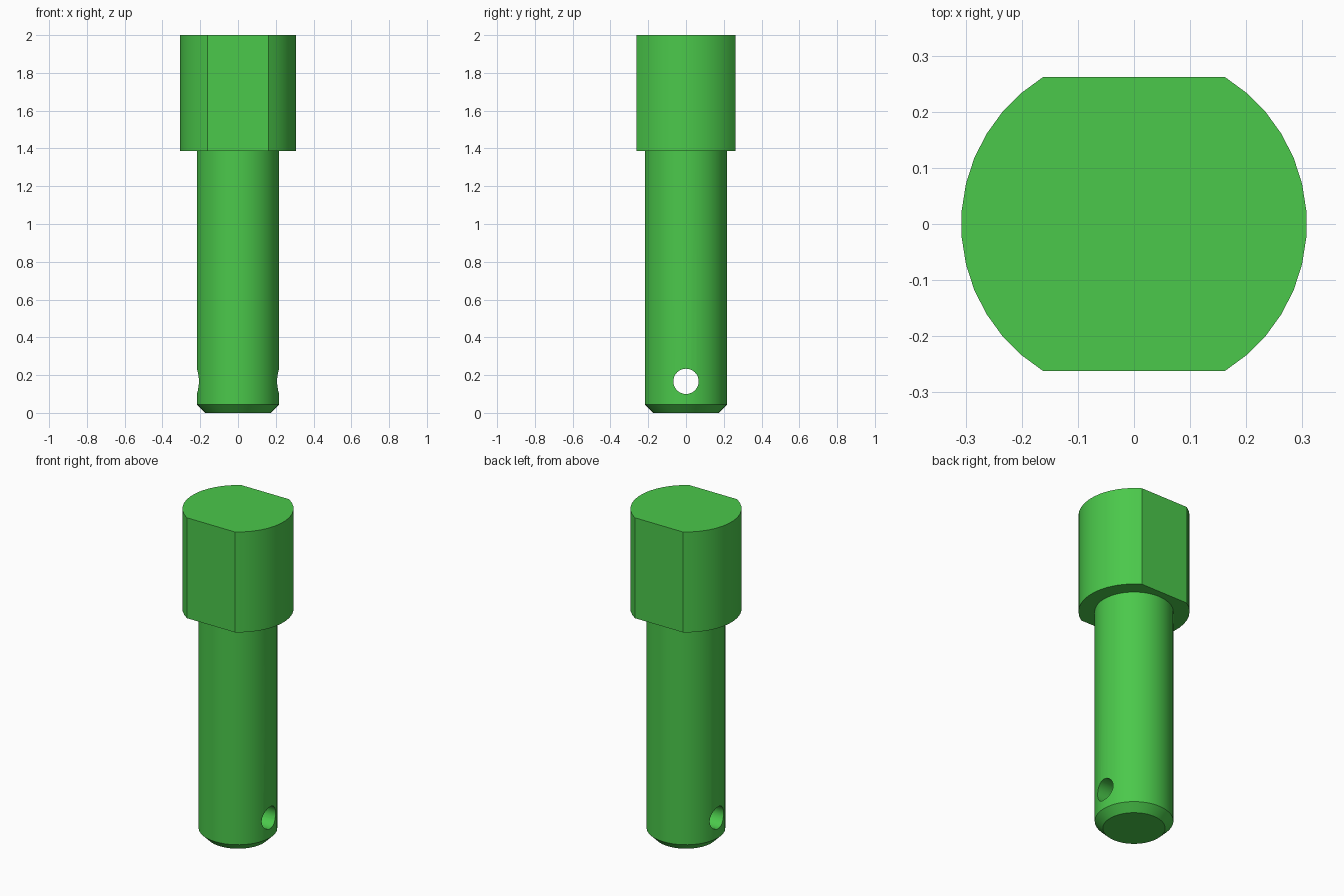
import bpy, bmesh, math
from mathutils import Matrix

cube = bpy.data.objects.get("Cube")
if cube:
    bpy.data.objects.remove(cube, do_unlink=True)

GREEN = (0.07, 0.58, 0.07, 1.0)
green = bpy.data.materials.new("green")
green.use_nodes = True
green.diffuse_color = GREEN
green.node_tree.nodes["Principled BSDF"].inputs["Base Color"].default_value = GREEN

HEAD_R, FLAT_Y, HEAD_Z, TOP_Z = 0.308, 0.262, 1.386, 2.0
SHANK_R, CHAMFER = 0.218, 0.045
HOLE_R, HOLE_Z = 0.067, 0.167


def add_object(name, bm):
    bmesh.ops.recalc_face_normals(bm, faces=bm.faces)
    mesh = bpy.data.meshes.new(name)
    bm.to_mesh(mesh)
    bm.free()
    obj = bpy.data.objects.new(name, mesh)
    bpy.context.collection.objects.link(obj)
    mesh.materials.append(green)
    return obj


def loft(name, rings):
    """Skin a stack of equal-length point rings and cap both ends."""
    bm = bmesh.new()
    loops = [[bm.verts.new(p) for p in ring] for ring in rings]
    n = len(loops[0])
    for a, b in zip(loops, loops[1:]):
        for i in range(n):
            j = (i + 1) % n
            bm.faces.new((a[i], a[j], b[j], b[i]))
    bm.faces.new(loops[0][::-1])
    bm.faces.new(loops[-1])
    return add_object(name, bm)


def circle(r, z, n=48):
    return [(r * math.cos(2 * math.pi * i / n), r * math.sin(2 * math.pi * i / n), z)
            for i in range(n)]


# Head: round bar with two wrench flats, front and back
half = math.asin(FLAT_Y / HEAD_R)
angles = [side + half * (2 * i / 13 - 1) for side in (0, math.pi) for i in range(14)]
head = loft("head", [[(HEAD_R * math.cos(a), HEAD_R * math.sin(a), z) for a in angles]
                     for z in (HEAD_Z, TOP_Z)])

# Shank with a chamfered lower end
shank = loft("shank", [circle(SHANK_R - CHAMFER, 0), circle(SHANK_R, CHAMFER),
                       circle(SHANK_R, HEAD_Z)])

# Cross hole through the shank, left to right
bm = bmesh.new()
bmesh.ops.create_cone(bm, cap_ends=True, segments=32, radius1=HOLE_R, radius2=HOLE_R, depth=1,
                      matrix=Matrix.Translation((0, 0, HOLE_Z)) @ Matrix.Rotation(math.pi / 2, 4, 'Y'))
cutter = add_object("hole_cutter", bm)
cutter.hide_render = True
cut = shank.modifiers.new("cross_hole", 'BOOLEAN')
cut.operation, cut.solver, cut.object = 'DIFFERENCE', 'EXACT', cutter
bpy.context.view_layer.objects.active = shank
bpy.ops.object.modifier_apply(modifier=cut.name)
bpy.data.objects.remove(cutter, do_unlink=True)

# Smooth round sides, crisp edges
bpy.ops.object.select_all(action='DESELECT')
for obj in (head, shank):
    obj.select_set(True)
bpy.ops.object.shade_smooth_by_angle(angle=math.radians(30))
